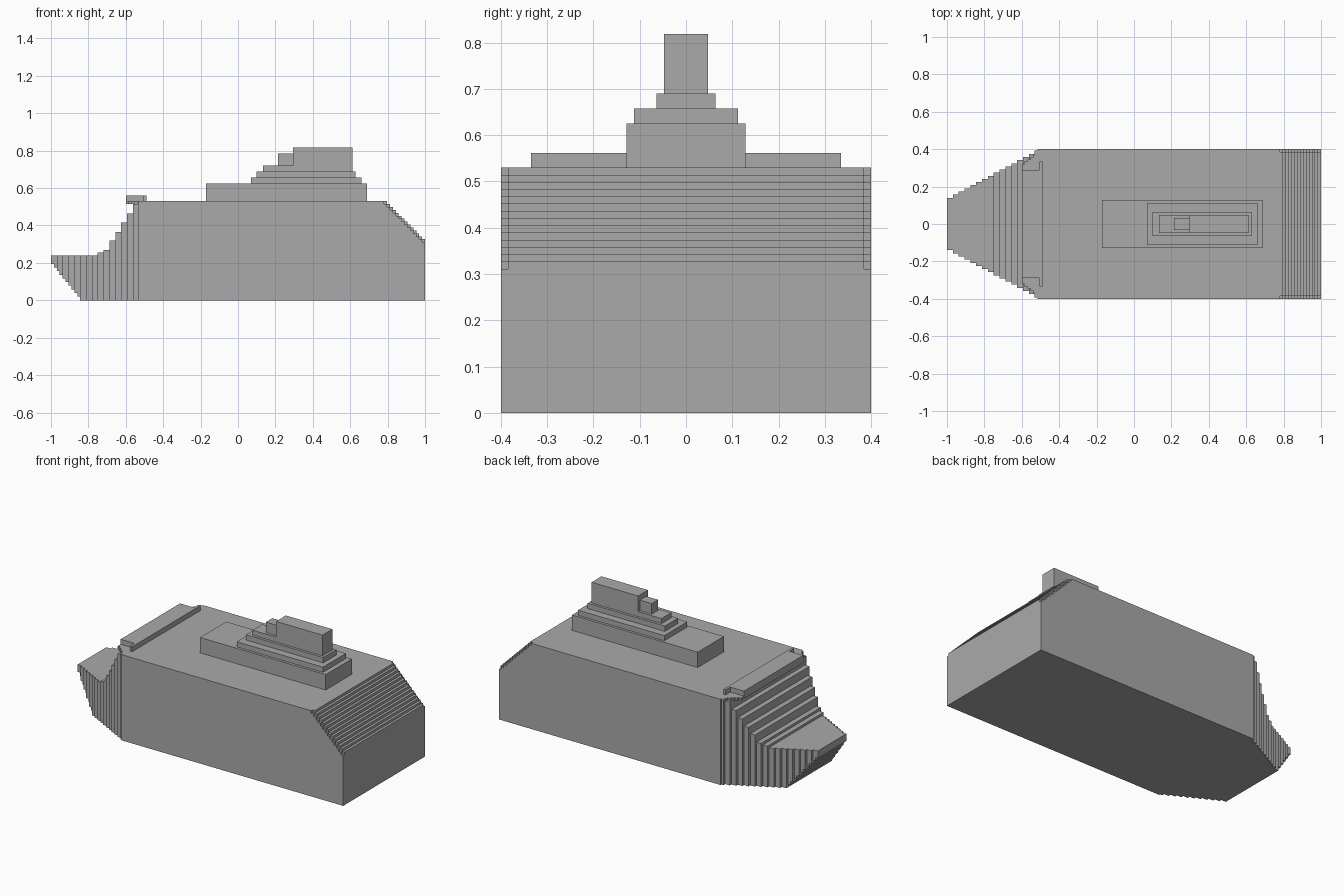
import bpy, bmesh

if "Cube" in bpy.data.objects:
    bpy.data.objects.remove(bpy.data.objects["Cube"], do_unlink=True)

grey = bpy.data.materials.new("plain grey")
grey.use_nodes = True
colour = (0.4, 0.4, 0.4, 1)
grey.diffuse_color = colour
grey.node_tree.nodes["Principled BSDF"].inputs["Base Color"].default_value = colour

U = 1 / 64          # smallest stair step
DECK = 0.53


def prism(bm, profile, y0, y1):
    """Extrude an x-z profile from y0 to y1."""
    face = bm.faces.new([bm.verts.new((x, y0, z)) for x, z in profile])
    out = bmesh.ops.extrude_face_region(bm, geom=[face])
    moved = [v for v in out["geom"] if isinstance(v, bmesh.types.BMVert)]
    bmesh.ops.translate(bm, vec=(0, y1 - y0, 0), verts=moved)


def box(bm, x0, x1, half, z0, z1):
    prism(bm, [(x0, z0), (x1, z0), (x1, z1), (x0, z1)], -half, half)


def finish(bm, name):
    bmesh.ops.recalc_face_normals(bm, faces=bm.faces[:])
    mesh = bpy.data.meshes.new(name)
    bm.to_mesh(mesh)
    bm.free()
    mesh.materials.append(grey)
    obj = bpy.data.objects.new(name, mesh)
    bpy.context.collection.objects.link(obj)


# Main hull with a stepped stern slope; outer skins sit one step lower
def hull_profile(start):
    points = [(-0.516, 0), (1, 0)]
    stairs = [(-0.516, DECK)]
    x, z = start, DECK
    while x < 0.999:
        stairs += [(x, z), (x, z - U)]
        x, z = x + U, z - U
    stairs.append((1, z))
    return points + stairs[::-1]


bm = bmesh.new()
prism(bm, hull_profile(1 - 13 * U), -0.385, 0.385)
for side in (-1, 1):
    prism(bm, hull_profile(1 - 14 * U), side * 0.385, side * 0.4)
finish(bm, "hull")


# Bow made of slices that widen aft, with an undercut and a stepped top
def bow_bottom(step):
    return max(0, 0.195 * (1 - step / 10))


bow_tops = [0.24] * 8 + [0.255, 0.27, 0.32, 0.365, 0.415, 0.465, 0.515, DECK]
bm = bmesh.new()
for i, top in enumerate(bow_tops):
    x = -1 + 2 * U * i
    low, lower = bow_bottom(2 * i), bow_bottom(2 * i + 1)
    profile = [(x, low), (x + U, low)]
    if lower < low:
        profile.append((x + U, lower))
    profile += [(x + 2 * U, lower), (x + 2 * U, top), (x, top)]
    half = 0.14 + 0.0168 * i
    prism(bm, profile, -half, half)
finish(bm, "bow")

# Thin deck lip overhanging the bow steps
bm = bmesh.new()
for i in range(5):
    x = -0.6 + U * i
    box(bm, x, x + U, 0.32 + 0.013 * i, DECK - U, DECK)
finish(bm, "deck_lip")

# Raised bridge slab with a wider rail at its rear edge
bm = bmesh.new()
box(bm, -0.6, -0.49, 0.29, DECK, 0.561)
finish(bm, "bridge")
bm = bmesh.new()
box(bm, -0.506, -0.49, 0.335, DECK, 0.561)
finish(bm, "bridge_rail")

# Superstructure tiers and funnel
for name, x0, x1, half, z0, z1 in (
    ("lower_deckhouse", -0.17, 0.69, 0.128, DECK, 0.625),
    ("middle_deckhouse", 0.07, 0.66, 0.112, 0.625, 0.657),
    ("upper_deckhouse", 0.1, 0.628, 0.064, 0.657, 0.69),
    ("funnel_base", 0.134, 0.612, 0.048, 0.69, 0.721),
    ("small_cabin", 0.213, 0.294, 0.031, 0.721, 0.786),
    ("funnel", 0.294, 0.612, 0.048, 0.721, 0.818),
):
    bm = bmesh.new()
    box(bm, x0, x1, half, z0, z1)
    finish(bm, name)
